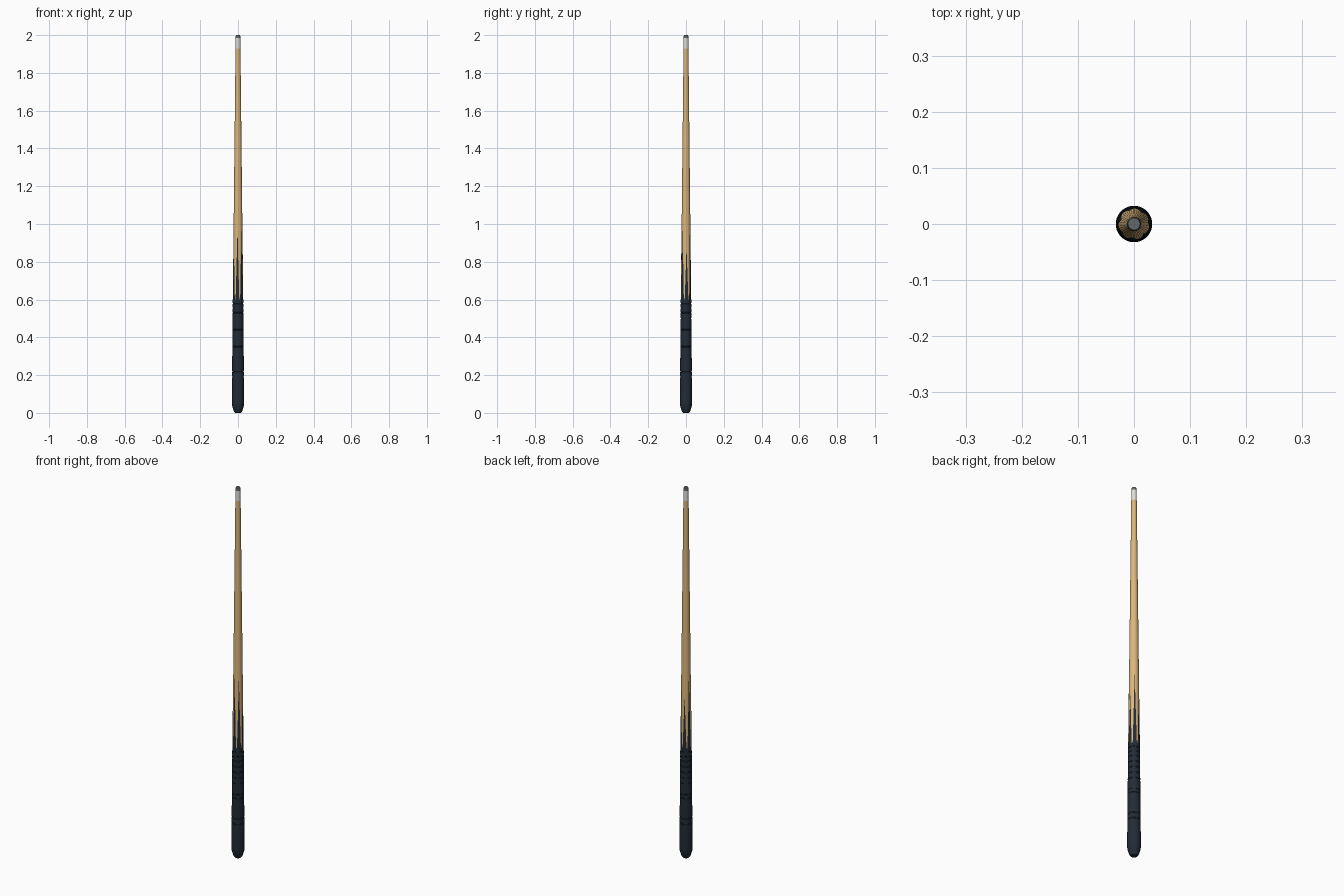
import bpy, bmesh, math

if "Cube" in bpy.data.objects:
    bpy.data.objects.remove(bpy.data.objects["Cube"])

SIDES = 42


def material(name, rgb):
    m = bpy.data.materials.new(name)
    m.diffuse_color = (*rgb, 1)
    m.use_nodes = True
    m.node_tree.nodes["Principled BSDF"].inputs["Base Color"].default_value = m.diffuse_color
    return m


dark = material("dark_wrap", (0.016, 0.024, 0.036))
wood = material("maple", (0.72, 0.47, 0.20))
white = material("ferrule_white", (0.75, 0.75, 0.70))
grey = material("leather_grey", (0.13, 0.14, 0.14))


def finish(bm, name, mat):
    bmesh.ops.recalc_face_normals(bm, faces=bm.faces)
    mesh = bpy.data.meshes.new(name)
    bm.to_mesh(mesh)
    bm.free()
    mesh.materials.append(mat)
    ob = bpy.data.objects.new(name, mesh)
    bpy.context.collection.objects.link(ob)
    bpy.ops.object.select_all(action='DESELECT')
    ob.select_set(True)
    bpy.context.view_layer.objects.active = ob
    bpy.ops.object.shade_smooth_by_angle(angle=math.radians(35))
    return ob


def lathe(name, profile, mat):
    """Closed solid of revolution from (radius, z) pairs."""
    bm = bmesh.new()
    rings = []
    for r, z in profile:
        rings.append([bm.verts.new((r * math.cos(a), r * math.sin(a), z))
                      for a in (2 * math.pi * i / SIDES for i in range(SIDES))])
    for lo, hi in zip(rings, rings[1:]):
        for i in range(SIDES):
            j = (i + 1) % SIDES
            bm.faces.new((lo[i], lo[j], hi[j], hi[i]))
    bm.faces.new(rings[0][::-1])
    bm.faces.new(rings[-1])
    return finish(bm, name, mat)


def butt_r(z):
    return 0.0325 - 0.0045 * (z - 0.05) / 0.55


def shaft_r(z):
    return 0.0275 - 0.0145 * (z - 0.6) / 1.33


# Rounded rubber end
lathe("bumper", [(0.016, 0), (0.021, 0.006), (0.027, 0.022), (0.031, 0.038),
                 (0.0325, 0.05), (0.0325, 0.055)], dark)

# Grip with shallow ring grooves
profile = [(butt_r(0.055), 0.055)]
for z in (0.19, 0.22, 0.33, 0.35, 0.41, 0.44, 0.47, 0.50, 0.53, 0.555, 0.58):
    r = butt_r(z)
    profile += [(r, z - 0.003), (r - 0.001, z - 0.002),
                (r - 0.001, z + 0.002), (r, z + 0.003)]
profile.append((butt_r(0.6), 0.6))
lathe("grip", profile, dark)

# Tapered shaft, ferrule and tip
lathe("shaft", [(shaft_r(z), z) for z in (0.6, 1.0, 1.4, 1.93)], wood)
lathe("ferrule", [(0.013, 1.93), (0.0122, 1.985)], white)
lathe("tip", [(0.0122, 1.985), (0.0122, 1.994), (0.0105, 2.0)], grey)

# Dark inlaid points running up the shaft
COUNT = 7
STEPS, ACROSS = 10, 6
bm = bmesh.new()
for k in range(COUNT):
    centre = math.radians(-45) + 2 * math.pi * k / COUNT
    top = 0.98 if k % 2 == 0 else 0.88
    rows = []
    for s in range(STEPS + 1):
        t = s / STEPS
        z = 0.6 + (top - 0.6) * t
        half = 0.8 * math.pi / COUNT * (1 - t) + 0.004
        r = shaft_r(z) + 0.0003
        rows.append([bm.verts.new((r * math.cos(a), r * math.sin(a), z))
                     for a in (centre + half * (2 * i / ACROSS - 1)
                               for i in range(ACROSS + 1))])
    for lo, hi in zip(rows, rows[1:]):
        for i in range(ACROSS):
            bm.faces.new((lo[i], lo[i + 1], hi[i + 1], hi[i]))
points = finish(bm, "inlay_points", dark)
# Make sure the thin inlays face outward
bm = bmesh.new()
bm.from_mesh(points.data)
bm.normal_update()
for f in bm.faces:
    c = f.calc_center_median()
    if f.normal.x * c.x + f.normal.y * c.y < 0:
        f.normal_flip()
bm.to_mesh(points.data)
bm.free()
